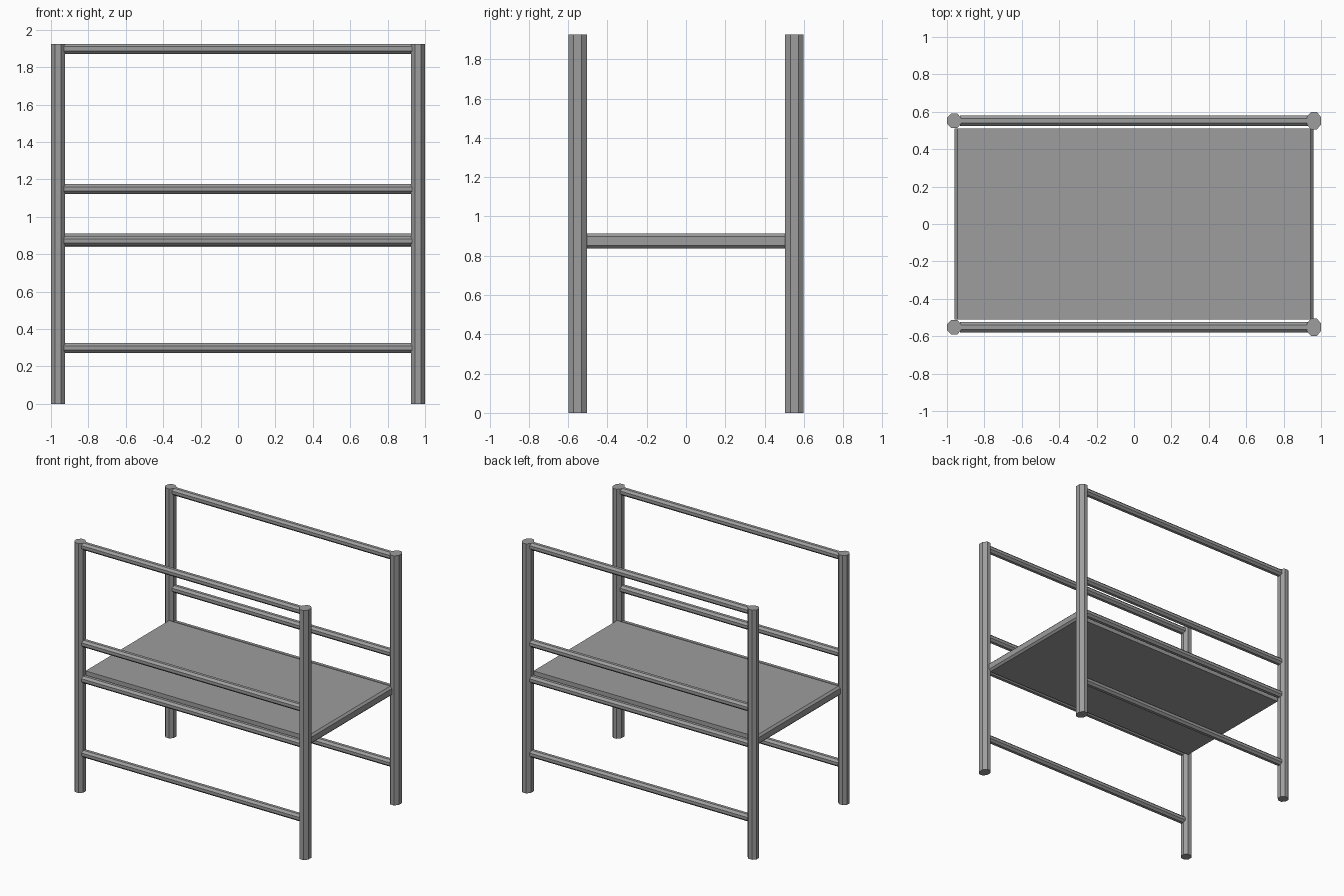
import bpy, bmesh, math
from mathutils import Matrix

if "Cube" in bpy.data.objects:
    bpy.data.objects.remove(bpy.data.objects["Cube"])


def octagon_bar(name, center, rx, ry, length, along_x=False):
    """Eight-sided bar with flats facing the axes; rx, ry measured to the flats."""
    bm = bmesh.new()
    r = 1 / math.cos(math.pi / 8)
    bmesh.ops.create_cone(bm, cap_ends=True, segments=8, radius1=r, radius2=r, depth=1,
                          matrix=Matrix.Rotation(math.pi / 8, 4, 'Z'))
    bmesh.ops.scale(bm, vec=(rx, ry, length), verts=bm.verts)
    if along_x:
        bmesh.ops.rotate(bm, matrix=Matrix.Rotation(math.pi / 2, 3, 'Y'), verts=bm.verts)
    bmesh.ops.translate(bm, vec=center, verts=bm.verts)
    return finish(name, bm)


def finish(name, bm):
    bmesh.ops.recalc_face_normals(bm, faces=bm.faces)
    mesh = bpy.data.meshes.new(name)
    bm.to_mesh(mesh)
    bm.free()
    mesh.materials.append(grey)
    ob = bpy.data.objects.new(name, mesh)
    bpy.context.collection.objects.link(ob)
    return ob


grey = bpy.data.materials.new("dark_grey")
grey.diffuse_color = (0.34, 0.34, 0.34, 1)
grey.use_nodes = True
grey.node_tree.nodes["Principled BSDF"].inputs["Base Color"].default_value = grey.diffuse_color

HEIGHT = 1.925
RAILS = {"foot_rail": 0.298, "deck_rail": 0.871, "guard_rail": 1.148, "top_rail": 1.898}

for side, y in (("front", -0.552), ("back", 0.552)):
    # Corner posts: the right-hand pair is wider in depth
    octagon_bar(side + "_left_post", (-0.962, y, HEIGHT / 2), 0.038, 0.039, HEIGHT)
    octagon_bar(side + "_right_post", (0.962, y, HEIGHT / 2), 0.038, 0.047, HEIGHT)
    # Horizontal rails
    for rail, z in RAILS.items():
        octagon_bar(side + "_" + rail, (0, y, z), 0.027, 0.028, 1.86, along_x=True)

# Deck: slab with chamfered ends
profile = [(-0.96, 0.853), (-0.945, 0.838), (0.945, 0.838), (0.96, 0.853),
           (0.96, 0.897), (0.945, 0.912), (-0.945, 0.912), (-0.96, 0.897)]
bm = bmesh.new()
face = bm.faces.new([bm.verts.new((x, -0.51, z)) for x, z in profile])
ext = bmesh.ops.extrude_face_region(bm, geom=[face])
bmesh.ops.translate(bm, vec=(0, 1.02, 0),
                    verts=[v for v in ext["geom"] if isinstance(v, bmesh.types.BMVert)])
finish("deck", bm)
